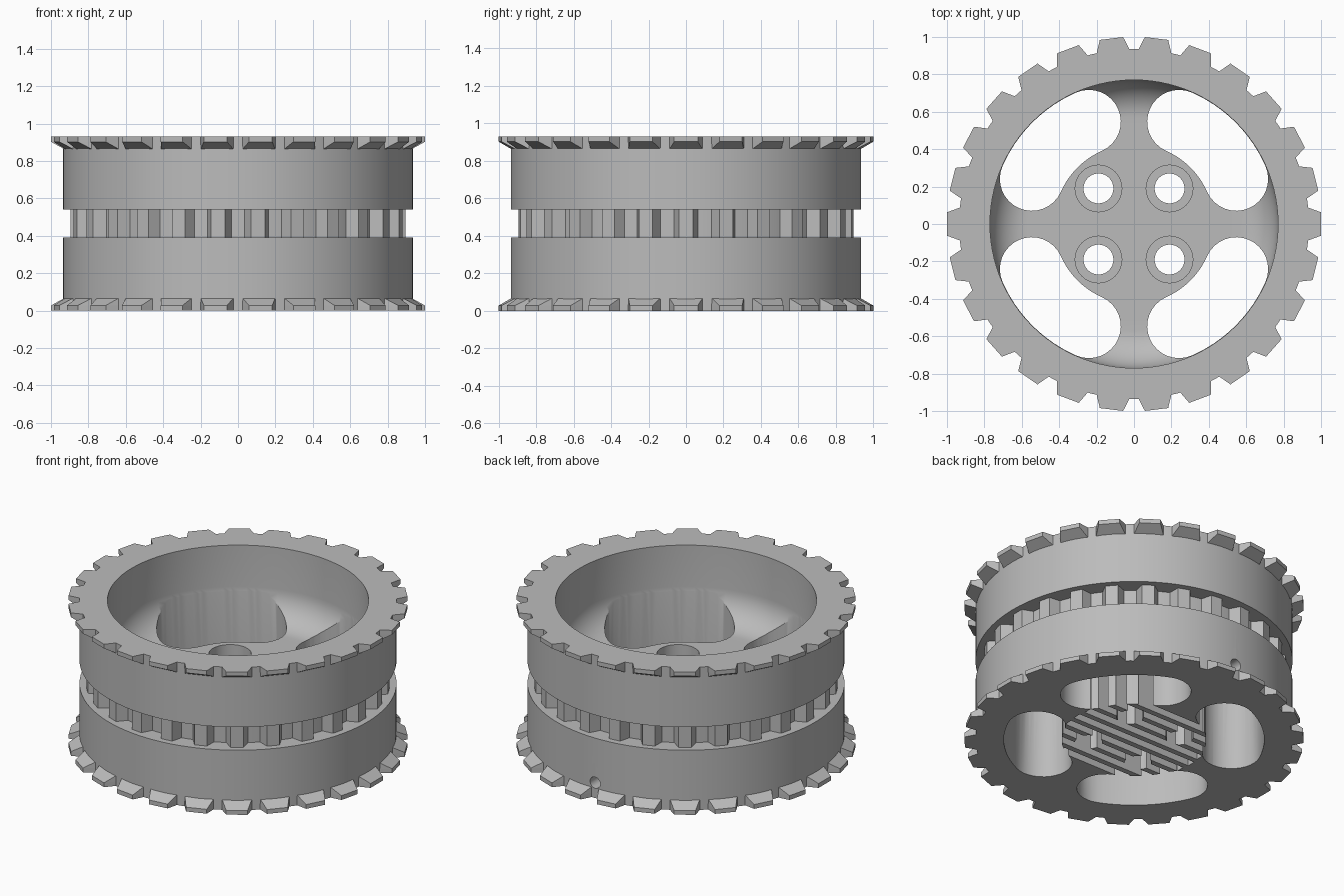
import bpy
import bmesh
from math import sin, cos, pi, radians, sqrt

cube = bpy.data.objects.get("Cube")
if cube:
    bpy.data.objects.remove(cube, do_unlink=True)

TEETH = 26
HEIGHT = 0.93
RIM = 0.935          # outer drum radius
BORE = 0.77          # inner wall radius
FLOOR = 0.46         # top of the hub web
FILLET = 0.2

grey = bpy.data.materials.new("plain_grey")
grey.use_nodes = True
grey.diffuse_color = (0.5, 0.5, 0.5, 1)
grey.node_tree.nodes["Principled BSDF"].inputs["Base Color"].default_value = (0.5, 0.5, 0.5, 1)


def polar(r, a, z=0.0):
    return (r * cos(a), r * sin(a), z)


def loft(bm, rings):
    """Skin a stack of equal rings and cap both ends."""
    loops = [[bm.verts.new(p) for p in ring] for ring in rings]
    n = len(loops[0])
    for lo, hi in zip(loops, loops[1:]):
        for i in range(n):
            j = (i + 1) % n
            bm.faces.new((lo[i], lo[j], hi[j], hi[i]))
    bm.faces.new(loops[0][::-1])
    bm.faces.new(loops[-1])


def turned(profile, steps, cx=0.0, cy=0.0):
    """Rings for a profile of (radius, height) turned about a vertical axis."""
    return [[(cx + r * cos(2 * pi * i / steps), cy + r * sin(2 * pi * i / steps), z)
             for i in range(steps)] for r, z in profile]


def make(name, solids):
    bm = bmesh.new()
    for rings in solids:
        loft(bm, rings)
    bmesh.ops.recalc_face_normals(bm, faces=bm.faces[:])
    mesh = bpy.data.meshes.new(name)
    bm.to_mesh(mesh)
    bm.free()
    mesh.materials.append(grey)
    obj = bpy.data.objects.new(name, mesh)
    bpy.context.collection.objects.link(obj)
    return obj


def select(obj):
    bpy.ops.object.select_all(action='DESELECT')
    obj.select_set(True)
    bpy.context.view_layer.objects.active = obj


def cut(target, name, solids):
    cutter = make(name, solids)
    cutter.hide_render = True
    mod = target.modifiers.new(name, 'BOOLEAN')
    mod.operation = 'DIFFERENCE'
    mod.solver = 'EXACT'
    mod.object = cutter
    select(target)
    bpy.ops.object.modifier_apply(modifier=name)
    bpy.data.objects.remove(cutter, do_unlink=True)


# Drum with a belt groove, open top and a filleted floor
profile = [(RIM, 0), (RIM, 0.39), (0.83, 0.39), (0.83, 0.54),
           (RIM, 0.54), (RIM, HEIGHT), (BORE, HEIGHT)]
for i in range(13):
    a = i / 12 * pi / 2
    profile.append((BORE - FILLET + FILLET * cos(a), FLOOR + FILLET - FILLET * sin(a)))
drum = make("wheel_drum", [turned(profile, TEETH * 4)])


# Four curved slots that leave the spokes and hub
def slot(quarter):
    mid, half = 0.5975, 0.1705
    start, end = radians(23.8), radians(66.2)
    pts = []
    for i in range(17):
        pts.append(polar(mid + half, start + (end - start) * i / 16))
    for i in range(1, 16):
        a = end + pi * i / 16
        c = polar(mid, end)
        pts.append((c[0] + half * cos(a), c[1] + half * sin(a), 0))
    for i in range(17):
        pts.append(polar(mid - half, end + (start - end) * i / 16))
    for i in range(1, 16):
        a = start + pi + pi * i / 16
        c = polar(mid, start)
        pts.append((c[0] + half * cos(a), c[1] + half * sin(a), 0))
    t = quarter * pi / 2
    pts = [(x * cos(t) - y * sin(t), x * sin(t) + y * cos(t)) for x, y, _ in pts]
    return [[(x, y, z) for x, y in pts] for z in (-0.1, 0.8)]


cut(drum, "slot_cutter", [slot(q) for q in range(4)])

# Thin parallel slits under the hub, leaving ribs
slits = []
for k in range(-4, 5):
    y, w = k * 0.09, 0.027
    x = sqrt(0.44 ** 2 - y ** 2)
    slits.append([[(-x, y - w, z), (x, y - w, z), (x, y + w, z), (-x, y + w, z)]
                  for z in (-0.1, 0.3)])
cut(drum, "slit_cutter", slits)

# Counterbored screw holes
bore = [(0.08, -0.1), (0.08, 0.36), (0.125, 0.36), (0.125, 0.6)]
cut(drum, "screw_cutter", [turned(bore, 32, sx * 0.19, sy * 0.19)
                           for sx in (-1, 1) for sy in (-1, 1)])

# Small round hole in the back of the drum
cut(drum, "pin_cutter", [[[(x, y, 0.1 + z) for x, z, _ in
                           [polar(0.037, 2 * pi * i / 20) for i in range(20)]]
                          for y in (0.6, 1.1)]])


# Trapezoid teeth on both edges, chamfered towards the drum
def edge_tooth(a, top):
    rings = []
    for z, tip, half in ((0, 1.001, 3.6), (0.028, 1.001, 3.6), (0.065, 0.936, 5.3)):
        h, b = radians(half), radians(5.7)
        z = HEIGHT - z if top else z
        rings.append([polar(0.925, a - b, z), polar(tip, a - h, z),
                      polar(tip, a + h, z), polar(0.925, a + b, z)])
    return rings


angles = [2 * pi * i / TEETH for i in range(TEETH)]
lower = make("lower_edge_teeth", [edge_tooth(a, False) for a in angles])
upper = make("upper_edge_teeth", [edge_tooth(a, True) for a in angles])


# Belt teeth inside the groove
def belt_tooth(a):
    b, h = radians(4.6), radians(2.4)
    return [[polar(0.825, a - b, z), polar(0.896, a - h, z),
             polar(0.896, a + h, z), polar(0.825, a + b, z)] for z in (0.385, 0.545)]


belt = make("belt_teeth", [belt_tooth(a) for a in angles])

select(drum)
bpy.ops.object.shade_smooth_by_angle(angle=radians(30))
